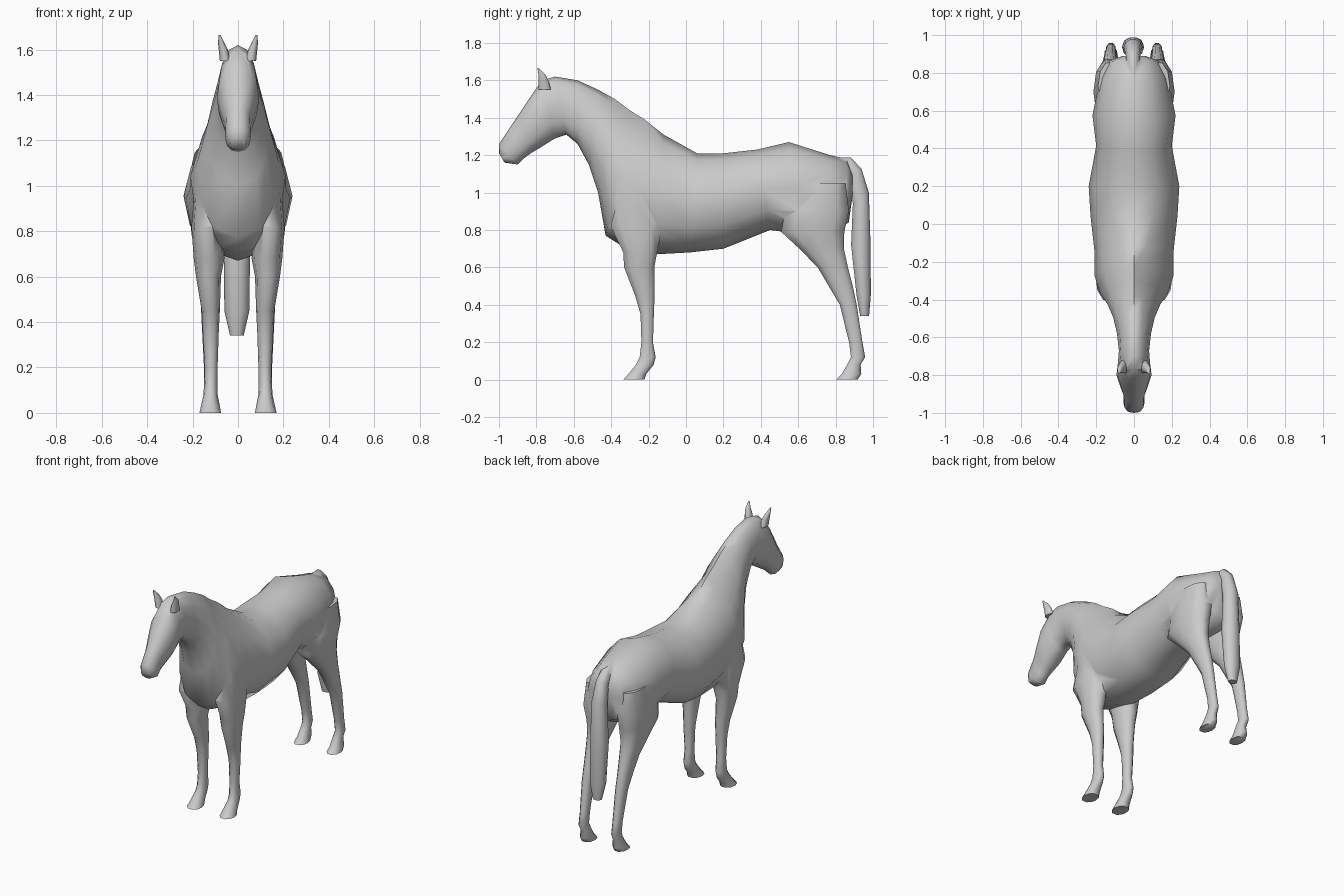
import bpy
import bmesh
from math import cos, sin, pi, copysign

cube = bpy.data.objects.get("Cube")
if cube:
    bpy.data.objects.remove(cube, do_unlink=True)

coat = bpy.data.materials.new("grey_coat")
coat.use_nodes = True
grey = (0.6, 0.6, 0.6, 1)
coat.diffuse_color = grey
coat.node_tree.nodes["Principled BSDF"].inputs["Base Color"].default_value = grey


def loft(name, sections, sides=12):
    """Skin oval rings; each section is start y, z, end y, z, centre x, half width, pinch at the start."""
    bm = bmesh.new()
    rings = []
    for ya, za, yb, zb, x, width, pinch in sections:
        ring = []
        for i in range(sides):
            a = 2 * pi * i / sides
            t = (1 - sin(a)) / 2
            c = cos(a)
            power = pinch if sin(a) > 0.01 else 0.85
            dx = copysign(abs(c) ** power, c) * width
            ring.append(bm.verts.new((x + dx, ya + (yb - ya) * t, za + (zb - za) * t)))
        rings.append(ring)
    for lower, upper in zip(rings, rings[1:]):
        for i in range(sides):
            j = (i + 1) % sides
            bm.faces.new((lower[i], lower[j], upper[j], upper[i]))
    bm.faces.new(rings[0])
    bm.faces.new(rings[-1])
    bmesh.ops.recalc_face_normals(bm, faces=bm.faces)
    mesh = bpy.data.meshes.new(name)
    bm.to_mesh(mesh)
    bm.free()
    mesh.materials.append(coat)
    obj = bpy.data.objects.new(name, mesh)
    bpy.context.collection.objects.link(obj)
    return obj


def limb(name, profile, side):
    """Loft level rings given as height, front y, back y, inner x, outer x."""
    return loft(name, [(front, z, back, z, side * (inner + outer) / 2, (outer - inner) / 2, 0.85)
                       for z, front, back, inner, outer in profile], 10)


# Trunk, neck and head as one skin: crest point, underside point, half width, pinch
trunk = [
    (.89, 1.1, .89, .98, .06, 1),
    (.86, 1.18, .87, .84, .13, 1),
    (.77, 1.2, .78, .79, .18, 1),
    (.55, 1.27, .6, .78, .22, 1),
    (.38, 1.23, .45, .8, .2, 1),
    (.2, 1.21, .2, .7, .24, 1),
    (.06, 1.21, .02, .68, .23, 1.1),
    (-.12, 1.31, -.16, .67, .21, 1.6),
    (-.22, 1.39, -.32, .7, .21, 2),
    (-.3, 1.44, -.43, .77, .18, 2),
    (-.38, 1.5, -.47, 1, .14, 1.6),
    (-.47, 1.55, -.52, 1.15, .11, 1.3),
    (-.58, 1.6, -.58, 1.26, .09, 1.2),
    (-.7, 1.62, -.64, 1.31, .08, 1),
    (-.77, 1.6, -.7, 1.29, .085, 1),
    (-.82, 1.53, -.78, 1.24, .093, .8),
    (-.88, 1.44, -.83, 1.21, .075, .8),
    (-.94, 1.35, -.87, 1.18, .056, .8),
    (-1, 1.26, -.9, 1.15, .055, .8),
    (-1, 1.21, -.97, 1.16, .035, 1),
]
horse = loft("horse_body", [(ya, za, yb, zb, 0, w, p) for ya, za, yb, zb, w, p in trunk])

# Tail: outer point, inner point, half width
tail = [
    (.8, 1.19, .82, 1.13, .025),
    (.88, 1.19, .85, 1.11, .035),
    (.94, 1.13, .87, 1.07, .04),
    (.98, 1, .89, .94, .05),
    (.99, .7, .88, .72, .058),
    (.99, .45, .91, .45, .055),
    (.98, .34, .93, .34, .03),
]
parts = [loft("tail", [(ya, za, yb, zb, -.005, w, 1) for ya, za, yb, zb, w in tail], 10)]

# Legs from shoulder or thigh down to the hoof
front_leg = [
    (1.0, -.36, -.16, .1, .19),
    (.82, -.41, -.12, .07, .205),
    (.68, -.34, -.15, .06, .195),
    (.6, -.335, -.165, .075, .185),
    (.45, -.275, -.165, .08, .16),
    (.35, -.245, -.17, .085, .155),
    (.2, -.24, -.175, .09, .147),
    (.12, -.25, -.16, .09, .15),
    (.08, -.27, -.17, .09, .152),
    (.03, -.31, -.21, .08, .163),
    (0, -.34, -.22, .075, .17),
]
hind_leg = [
    (1.05, .6, .86, .06, .19),
    (.9, .52, .88, .04, .215),
    (.79, .5, .855, .04, .205),
    (.7, .6, .85, .06, .19),
    (.6, .7, .87, .075, .175),
    (.5, .76, .895, .085, .165),
    (.4, .82, .915, .09, .16),
    (.2, .87, .945, .095, .15),
    (.12, .88, .96, .095, .15),
    (.08, .86, .935, .09, .15),
    (.03, .83, .94, .085, .16),
    (0, .8, .92, .08, .165),
]
ear = [
    (1.55, -.79, -.72, .03, .08),
    (1.6, -.79, -.735, .045, .085),
    (1.63, -.79, -.75, .06, .088),
    (1.665, -.795, -.785, .077, .085),
]
for side, word in ((1, "left"), (-1, "right")):
    parts.append(limb(word + "_front_leg", front_leg, side))
    parts.append(limb(word + "_hind_leg", hind_leg, side))
    parts.append(limb(word + "_ear", ear, side))

# Weld every part into one continuous skin
bpy.context.view_layer.objects.active = horse
for part in parts:
    weld = horse.modifiers.new(part.name, "BOOLEAN")
    weld.operation = "UNION"
    weld.solver = "EXACT"
    weld.object = part
    bpy.ops.object.modifier_apply(modifier=weld.name)
    bpy.data.objects.remove(part, do_unlink=True)

# Smooth shading with crisp hoof soles
bpy.ops.object.select_all(action="DESELECT")
horse.select_set(True)
bpy.ops.object.shade_smooth_by_angle(angle=pi / 3)
